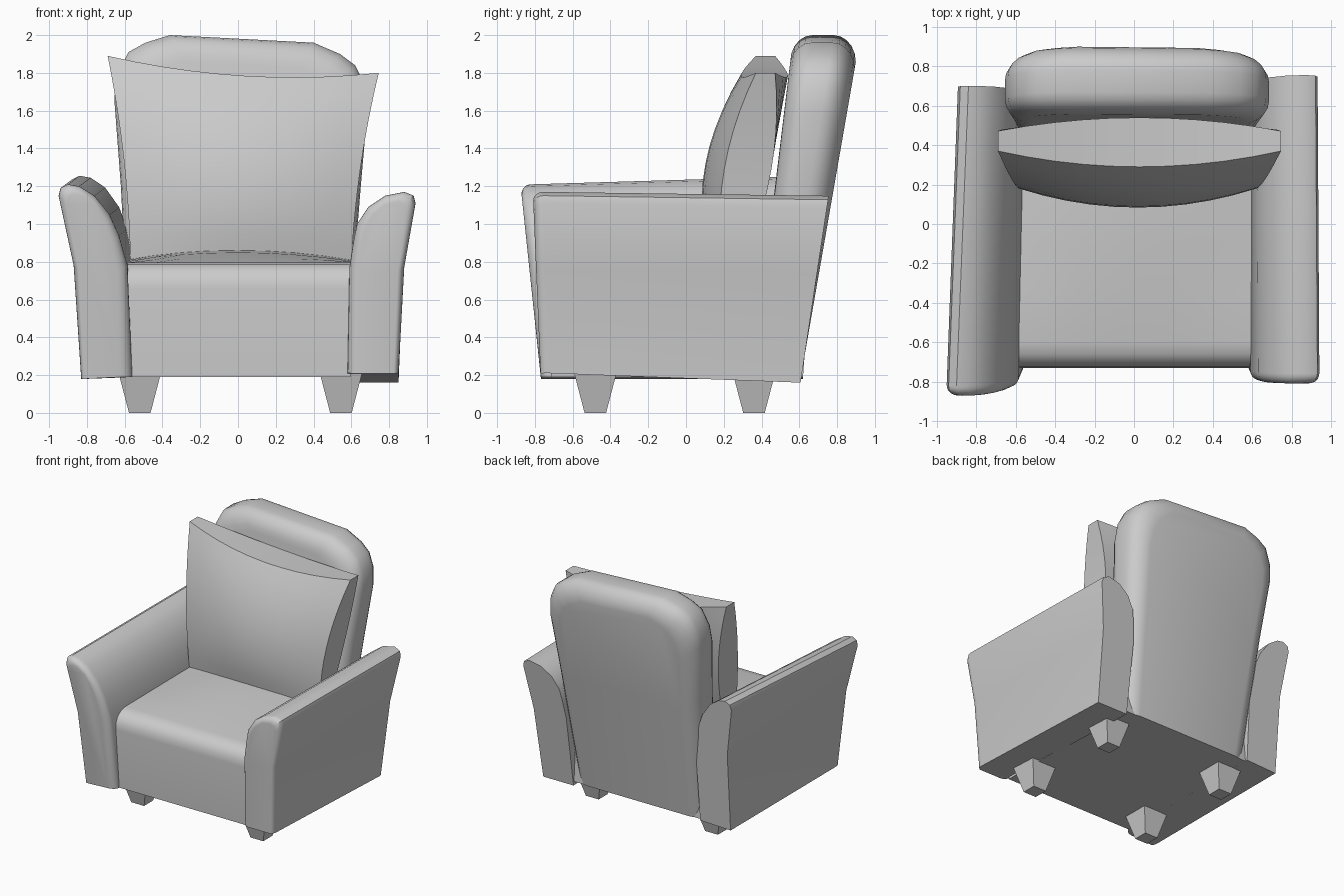
import bpy, bmesh, math
from mathutils import Vector

if "Cube" in bpy.data.objects:
    bpy.data.objects.remove(bpy.data.objects["Cube"])


def loft(name, rings):
    """Skin a list of closed rings and cap both ends."""
    bm = bmesh.new()
    vs = [[bm.verts.new(p) for p in r] for r in rings]
    n = len(vs[0])
    for a, b in zip(vs, vs[1:]):
        for i in range(n):
            j = (i + 1) % n
            bm.faces.new((a[i], a[j], b[j], b[i]))
    bm.faces.new(vs[0])
    bm.faces.new(vs[-1])
    return finish(name, bm)


def finish(name, bm):
    bmesh.ops.recalc_face_normals(bm, faces=bm.faces)
    me = bpy.data.meshes.new(name)
    bm.to_mesh(me)
    bm.free()
    ob = bpy.data.objects.new(name, me)
    bpy.context.collection.objects.link(ob)
    return ob


def lerp(a, b, t):
    return a + (b - a) * t


def rounding(r, steps=5):
    """Quarter-round as (inset, depth) pairs."""
    angs = [math.pi / 2 * i / steps for i in range(steps + 1)]
    return [(r * (1 - math.sin(a)), r * (1 - math.cos(a))) for a in angs]


# Arms: leaning rolled profile, rounded front edge, sloped ends
def arm(name, prof, front, back, shift, bottom):
    # front/back: y at bottom and top; shift: x, z change of the top at the back
    cx = sum(p[0] for p in prof) / len(prof)
    steps = [(d, y, 0) for d, y in rounding(0.05)] + [(0, 0, 1)]
    rings = []
    for d, dy, t in steps:
        ring = []
        for x, z in prof:
            h = (z - 0.2) / 1.0
            y = lerp(*(back if t else front), h) + dy
            px = cx + (x - cx) * (1 - d / 0.17) if z < 1.1 else x + (cx - x) * d / 0.2
            ring.append((px + t * shift[0] * h, y,
                         z - d * max(h, 0) + t * (shift[1] * h + bottom * (1 - h))))
        rings.append(ring)
    loft(name, rings)


arm("left_arm",
    [(-.83, .18), (-.87, .78), (-.95, 1.15), (-.94, 1.19), (-.90, 1.21), (-.84, 1.20),
     (-.76, 1.15), (-.68, 1.05), (-.63, .94), (-.585, .78), (-.56, .19)],
    (-.77, -.87), (.62, .70), (.06, .045), 0)
arm("right_arm",
    [(.85, .21), (.88, .77), (.94, 1.11), (.93, 1.15), (.88, 1.17), (.78, 1.15),
     (.69, 1.09), (.63, 1.0), (.61, .90), (.59, .77), (.58, .21)],
    (-.77, -.81), (.605, .76), (-.01, -.02), -.05)

# Backrest: tilted slab with soft front and rear edges
outline = [(-.57, .19), (-.62, 1.2), (-.655, 1.66), (-.64, 1.79), (-.58, 1.91),
           (-.49, 1.96), (-.36, 2.0), (.4, 1.96), (.54, 1.90), (.62, 1.84),
           (.67, 1.74), (.685, 1.6), (.65, 1.2), (.57, .19)]
rings = []
soft = rounding(0.13)
for side, seq in ((0, soft), (1, soft[::-1])):
    for d, dy in seq:
        ring = []
        for x, z in outline:
            h = (z - .2) / 1.65
            yf, yb = lerp(.35, .535, h), lerp(.61, .875, h)
            y = yb - dy * .9 if side else yf + dy * .9
            ring.append((x * (1 - d / .62), y, z - d * max(h, 0)))
        rings.append(ring)
loft("backrest", rings)

# Seat: block with rolled front edge and crowned top
N = 8
rings = []
for i in range(N + 1):
    u = -1 + 2 * i / N
    c = .055 * (1 - u * u)
    prof = [(.60, .19), (-.715, .19), (-.73, .66), (-.725, .71), (-.70, .755), (-.66, .785),
            (-.60, .795), (-.35, .80 + c * .4), (-.1, .805 + c * .8), (.2, .81 + c), (.55, .81 + c)]
    rings.append([(u * .595, y, z) for y, z in prof])
loft("seat", rings)

# Pillow: pinched corners, bulging front, side band
TL, TR, BL, BR = (-.69, 1.89), (.745, 1.80), (-.57, .80), (.60, .78)
bm = bmesh.new()
K = 10
edges = []
for side in (-1, 1):
    g = []
    for j in range(K + 1):
        v = -1 + 2 * j / K
        row = []
        for i in range(K + 1):
            u = -1 + 2 * i / K
            s, t = (u + 1) / 2, (v + 1) / 2
            x = lerp(lerp(BL[0], BR[0], s), lerp(TL[0], TR[0], s), t) - .025 * u * (1 - v * v)
            z = lerp(lerp(BL[1], BR[1], s), lerp(TL[1], TR[1], s), t) - .06 * v * (1 - u * u)
            h = .055 + .08 * (1 - u * u * v * v)
            if side < 0:
                h += .1 * (1 - u * u) * (1 - v * v)
            else:
                h *= .85
            row.append(bm.verts.new((x, lerp(.25, .425, t) + side * h, z)))
        g.append(row)
    for a, b in zip(g, g[1:]):
        for i in range(K):
            bm.faces.new((a[i], a[i + 1], b[i + 1], b[i]))
bmesh.ops.bridge_loops(bm, edges=[e for e in bm.edges if e.is_boundary])
finish("pillow", bm)

# Legs: tapered square feet
for side, x in (("left", -.52), ("right", .545)):
    for end, y in (("front", -.48), ("back", .36)):
        loft(f"{end}_{side}_leg",
             [[(x + a * r, y + b * r, z) for a, b in ((-1, -1), (1, -1), (1, 1), (-1, 1))]
              for r, z in ((.057, 0), (.112, .21))])

# Smooth shading with sharp creases kept
for ob in bpy.context.scene.objects:
    ob.select_set(True)
    bpy.context.view_layer.objects.active = ob
bpy.ops.object.shade_smooth_by_angle(angle=math.radians(35))
